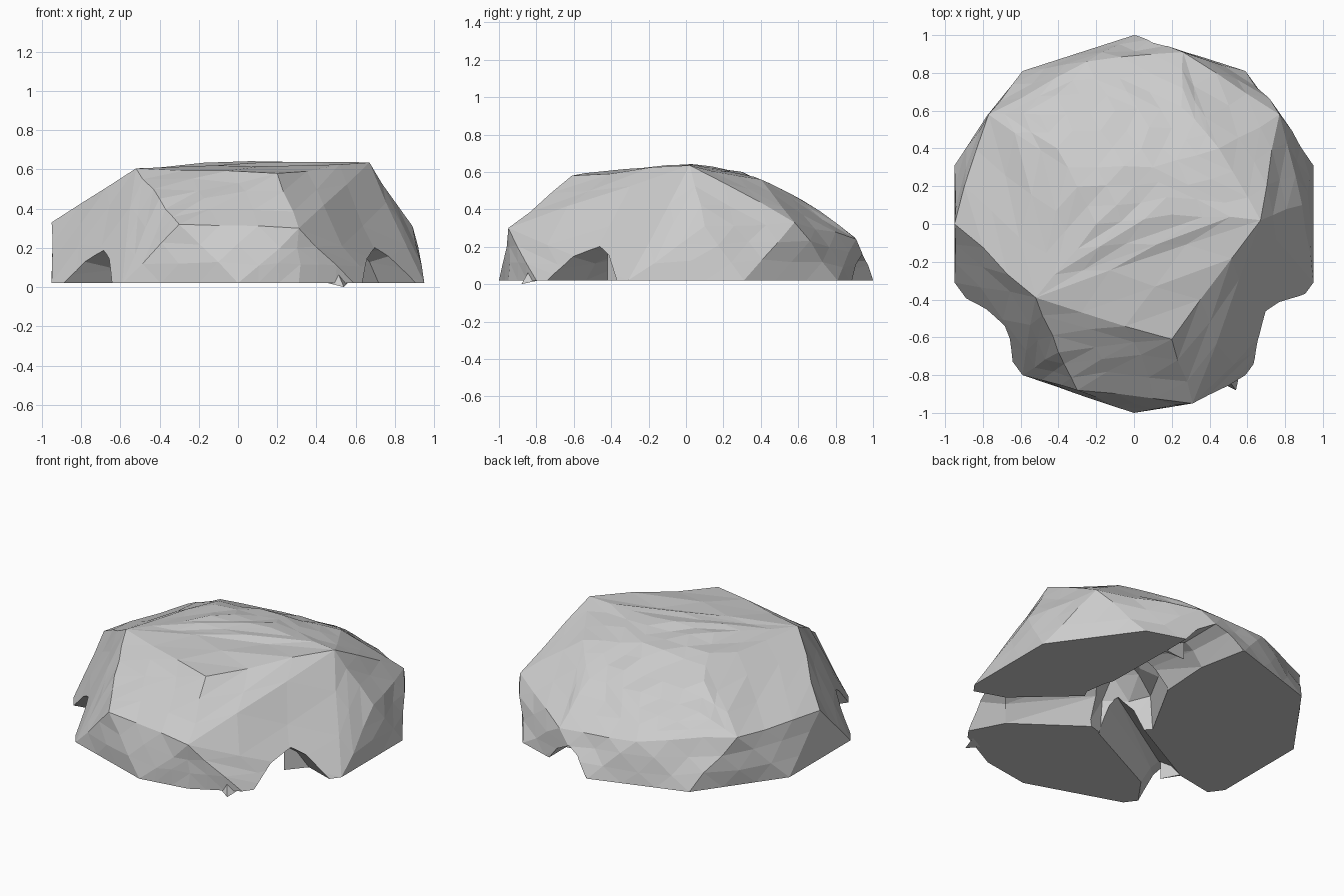
import bpy, bmesh, math, random
from mathutils import Vector

if "Cube" in bpy.data.objects:
    bpy.data.objects.remove(bpy.data.objects["Cube"])

random.seed(4)


def hull(name, pts, cuts=0, jitter=0.0):
    """Convex hull of points, optionally subdivided and roughened."""
    bm = bmesh.new()
    for p in pts:
        bm.verts.new(p)
    res = bmesh.ops.convex_hull(bm, input=bm.verts[:])
    junk = {g for k in ("geom_interior", "geom_unused") for g in res[k]
            if isinstance(g, bmesh.types.BMVert)}
    if junk:
        bmesh.ops.delete(bm, geom=list(junk), context='VERTS')
    if cuts:
        corners = [v.co.copy() for v in bm.verts]
        bmesh.ops.subdivide_edges(bm, edges=bm.edges[:], cuts=cuts, use_grid_fill=True)
        bmesh.ops.triangulate(bm, faces=bm.faces[:])
        for v in bm.verts:
            fixed = any((v.co - c).length < 1e-4 for c in corners)
            if v.co.z > 0.06 and not fixed:
                v.co += Vector([random.uniform(-jitter, jitter) for _ in range(3)])
    bmesh.ops.recalc_face_normals(bm, faces=bm.faces[:])
    me = bpy.data.meshes.new(name)
    bm.to_mesh(me)
    bm.free()
    ob = bpy.data.objects.new(name, me)
    bpy.context.collection.objects.link(ob)
    return ob


def arch(x, y, heading, width, height):
    """Rough tent-like section across a tunnel, reaching below the ground."""
    side = Vector((-math.sin(heading), math.cos(heading), 0))
    prof = [(-0.5, -0.2), (-0.5, 0.02), (-0.28, height * 0.65), (0.05, height),
            (0.26, height * 0.75), (0.5, 0.02), (0.5, -0.2)]
    return [Vector((x, y, z)) + side * s * width for s, z in prof]


def tunnel(name, stations):
    """Chain of hulls between successive sections."""
    out = []
    for i in range(len(stations) - 1):
        (x0, y0, w0, h0), (x1, y1, w1, h1) = stations[i:i + 2]
        a = math.atan2(y1 - y0, x1 - x0)
        out.append(hull(name, arch(x0, y0, a, w0, h0) + arch(x1, y1, a, w1, h1)))
    return out


# Boulder: base ring, shoulder and crown
base = [(0, -1), (0.31, -0.95), (0.59, -0.80), (0.95, -0.31), (0.95, 0.31), (0.59, 0.81),
        (0, 1), (-0.59, 0.81), (-0.95, 0.31), (-0.95, -0.31), (-0.59, -0.80)]
shoulder = [(0.31, -0.95, 0.30), (-0.30, -0.88, 0.32), (0.77, 0.58, 0.33), (0.89, 0.10, 0.31),
            (0.26, 0.91, 0.24), (-0.25, 0.86, 0.27), (-0.77, 0.58, 0.33), (-0.95, 0, 0.33)]
crown = [(0.20, -0.61, 0.58), (-0.40, -0.68, 0.45), (-0.52, -0.39, 0.605), (0.67, 0.02, 0.635),
         (-0.20, 0.0, 0.63), (0.20, 0.05, 0.64), (0.45, 0.40, 0.56), (0.10, 0.30, 0.60),
         (-0.35, 0.30, 0.57), (-0.10, 0.60, 0.45), (0.25, 0.62, 0.45), (-0.50, 0.58, 0.42)]
rock = hull("hollow_boulder", [(x, y, 0.02) for x, y in base] + shoulder + crown, 2, 0.009)

# Cave chamber and three tunnels opening right, left and back
chamber = [(0.42, 0.05, -0.2), (0.38, 0.32, -0.2), (0.06, 0.42, -0.2), (-0.2, -0.05, -0.2),
           (0.02, -0.30, -0.2), (0.28, -0.22, -0.2), (0.38, 0.05, 0.22), (0.3, 0.28, 0.24),
           (0.05, 0.33, 0.22), (-0.15, -0.03, 0.23), (0.04, -0.24, 0.22),
           (0.12, 0.0, 0.42), (0.18, 0.15, 0.40)]
cutters = [hull("chamber_cutter", chamber, 1, 0.03)]
cutters += tunnel("right_tunnel_cutter", [(0.20, -0.08, 0.36, 0.28), (0.62, -0.42, 0.30, 0.17),
                                          (1.02, -0.76, 0.72, 0.36)])
cutters += tunnel("left_tunnel_cutter", [(-0.02, -0.16, 0.26, 0.24), (-0.58, -0.45, 0.24, 0.14),
                                         (-1.02, -0.73, 0.66, 0.32)])
cutters += tunnel("back_tunnel_cutter", [(0.20, 0.2, 0.32, 0.26), (0.21, 0.70, 0.28, 0.14),
                                         (0.17, 1.10, 0.36, 0.18)])

bpy.context.view_layer.objects.active = rock
for c in cutters:
    c.hide_render = True
    m = rock.modifiers.new("carve", 'BOOLEAN')
    m.operation = 'DIFFERENCE'
    m.solver = 'EXACT'
    m.object = c
    bpy.ops.object.modifier_apply(modifier=m.name)
for c in cutters:
    bpy.data.objects.remove(c, do_unlink=True)

# Small pointed shard beside the right opening
hull("ground_shard", [(0.54, -0.88, 0.0), (0.46, -0.84, 0.02), (0.57, -0.74, 0.03),
                      (0.48, -0.80, 0.14)])
